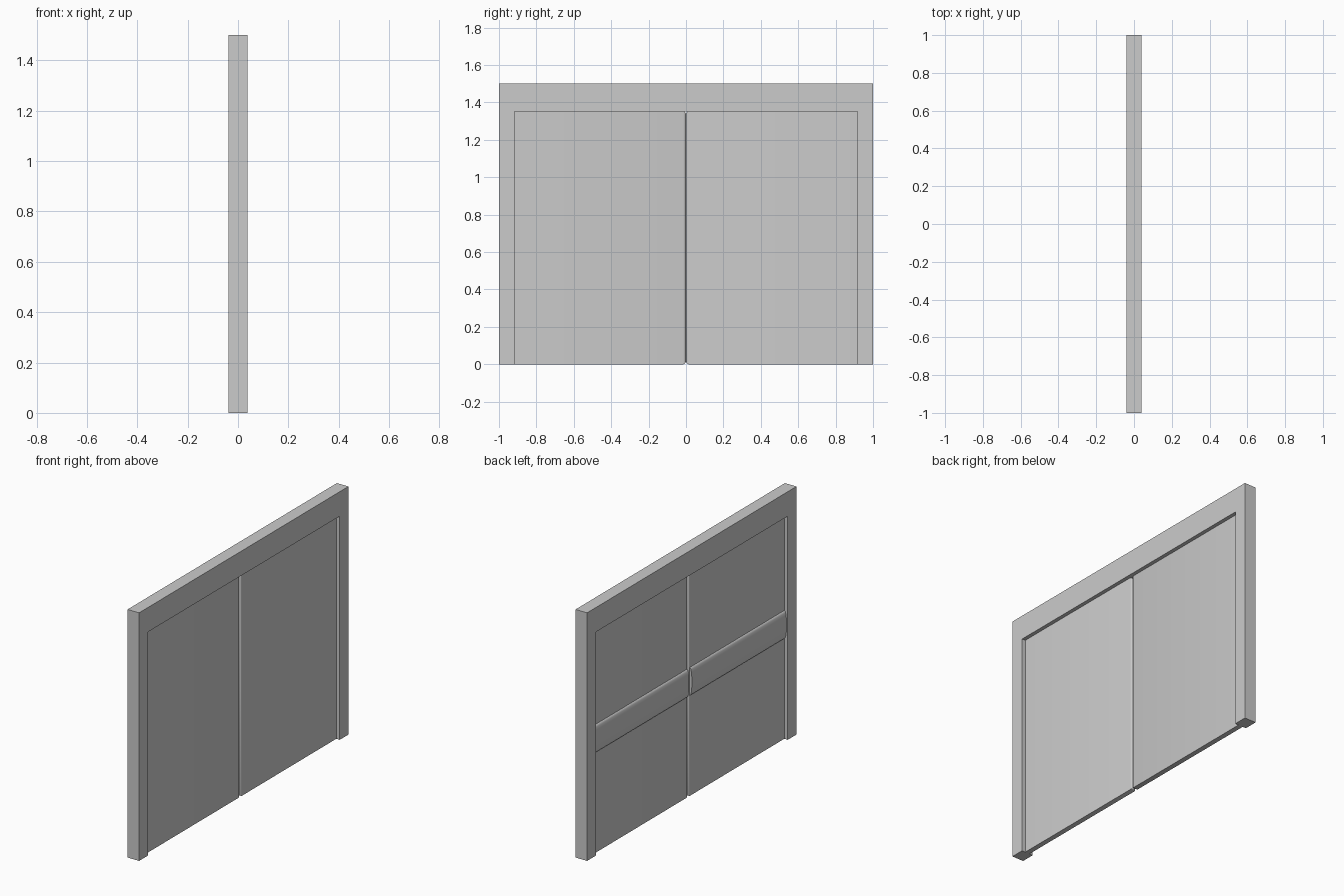
import bpy, bmesh, math

if "Cube" in bpy.data.objects:
    bpy.data.objects.remove(bpy.data.objects["Cube"])

FRAME_X = 0.0385   # half depth of the frame
DOOR_X = 0.0155    # half thickness of a door
OPEN_Y, OPEN_Z = 0.917, 1.352


def finish(name, bm):
    bmesh.ops.recalc_face_normals(bm, faces=bm.faces)
    mesh = bpy.data.meshes.new(name)
    bm.to_mesh(mesh)
    bm.free()
    obj = bpy.data.objects.new(name, mesh)
    bpy.context.collection.objects.link(obj)
    return obj


def extrude(name, points, offset):
    """Close a profile and sweep it along an offset."""
    bm = bmesh.new()
    face = bm.faces.new([bm.verts.new(p) for p in points])
    new = bmesh.ops.extrude_face_region(bm, geom=[face])["geom"]
    bmesh.ops.translate(bm, vec=offset,
                        verts=[v for v in new if isinstance(v, bmesh.types.BMVert)])
    return finish(name, bm)


def smooth(obj, angle):
    bpy.ops.object.select_all(action='DESELECT')
    obj.select_set(True)
    bpy.context.view_layer.objects.active = obj
    bpy.ops.object.shade_smooth_by_angle(angle=math.radians(angle))


# Door frame: two jambs and a header in one piece
outline = [(-1, 0), (-1, 1.5), (1, 1.5), (1, 0),
           (OPEN_Y, 0), (OPEN_Y, OPEN_Z), (-OPEN_Y, OPEN_Z), (-OPEN_Y, 0)]
extrude("door_frame", [(-FRAME_X, y, z) for y, z in outline], (2 * FRAME_X, 0, 0))

for side, label in ((-1, "left"), (1, "right")):
    # Door leaf, with the edges of its meeting end rounded
    bm = bmesh.new()
    bmesh.ops.create_cube(bm, size=1)
    inner, outer = 0.001, OPEN_Y
    for v in bm.verts:
        near = v.co.y * side < 0
        v.co = (math.copysign(DOOR_X, v.co.x),
                side * (inner if near else outer),
                OPEN_Z if v.co.z > 0 else 0)
    ends = [e for e in bm.edges if all(abs(v.co.y) < 0.01 for v in e.verts)]
    bmesh.ops.bevel(bm, geom=ends, offset=0.0135, segments=3,
                    profile=0.5, affect='EDGES')
    smooth(finish(label + "_door", bm), 40)

    # Shallow curved push bar across the back of the leaf
    start = side * 0.013
    n = 12
    profile = [(-DOOR_X - 0.015 * math.sin(math.pi * i / n) ** 0.8, start,
                0.692 - 0.084 * math.cos(math.pi * i / n)) for i in range(n + 1)]
    profile += [(-DOOR_X + 0.004, start, 0.776), (-DOOR_X + 0.004, start, 0.608)]
    smooth(extrude(label + "_push_bar", profile, (0, side * OPEN_Y - start, 0)), 40)
